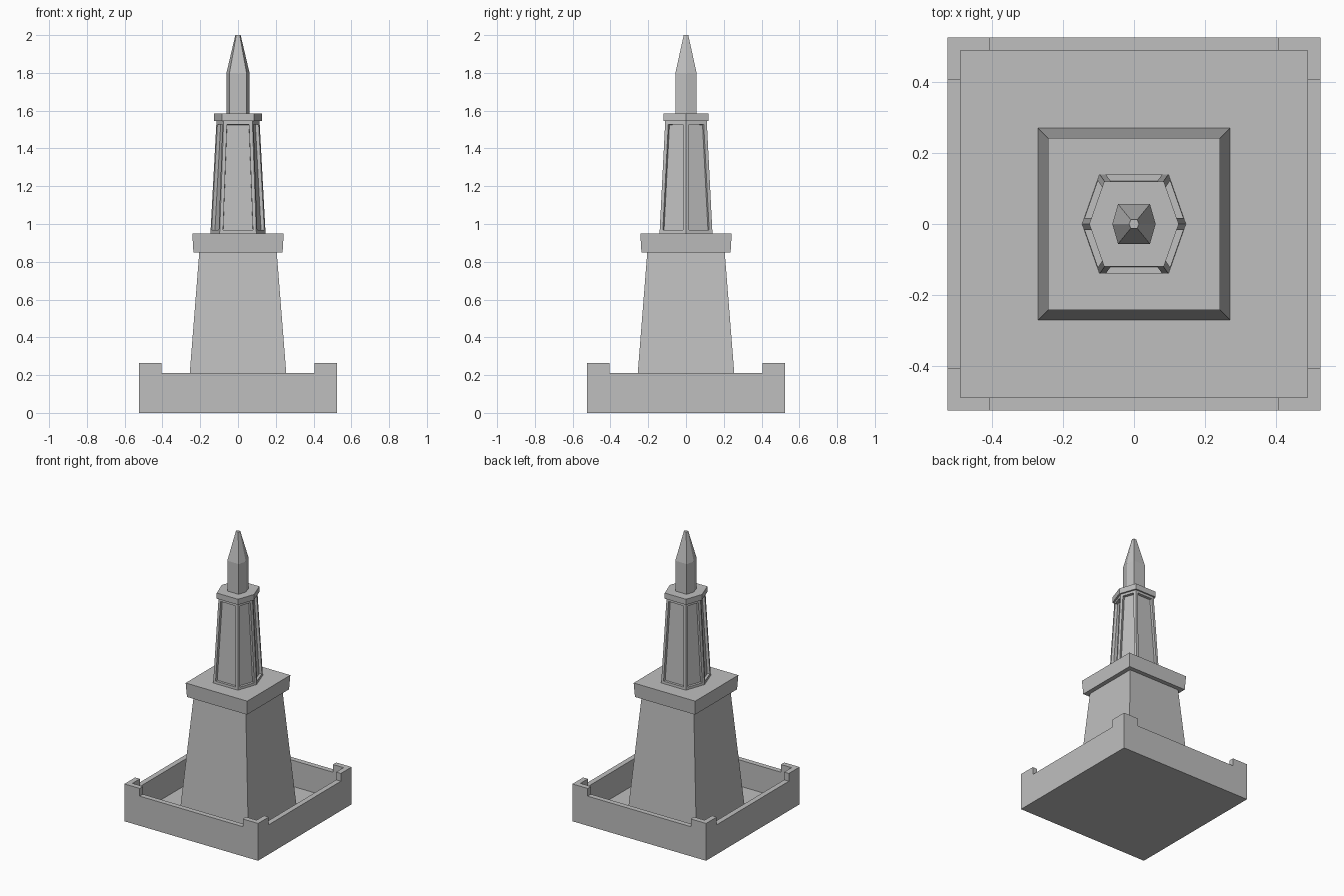
import bpy
import bmesh
from math import pi
from mathutils import Matrix, Vector

cube = bpy.data.objects.get("Cube")
if cube:
    bpy.data.objects.remove(cube, do_unlink=True)

STONE = (0.52, 0.52, 0.52, 1.0)
stone = bpy.data.materials.new("grey_stone")
stone.use_nodes = True
stone.diffuse_color = STONE
stone.node_tree.nodes["Principled BSDF"].inputs["Base Color"].default_value = STONE


def finish(bm, name):
    """Clean the mesh and link it as a flat-shaded object."""
    bmesh.ops.remove_doubles(bm, verts=bm.verts, dist=0.0005)
    bmesh.ops.recalc_face_normals(bm, faces=bm.faces)
    mesh = bpy.data.meshes.new(name)
    bm.to_mesh(mesh)
    bm.free()
    mesh.materials.append(stone)
    obj = bpy.data.objects.new(name, mesh)
    bpy.context.collection.objects.link(obj)
    return obj


def square(h):
    return [(-h, -h), (h, -h), (h, h), (-h, h)]


def hexagon(tip, corner, depth):
    """Six-sided outline with points on the x axis and flats front and back."""
    return [(tip, 0), (corner, depth), (-corner, depth),
            (-tip, 0), (-corner, -depth), (corner, -depth)]


def loft(levels):
    """Stack (z, outline) levels; returns the bmesh and its side faces."""
    bm = bmesh.new()
    rings = [[bm.verts.new((x, y, z)) for x, y in outline] for z, outline in levels]
    n = len(rings[0])
    sides = [bm.faces.new((a[i], a[(i + 1) % n], b[(i + 1) % n], b[i]))
             for a, b in zip(rings, rings[1:]) for i in range(n)]
    bm.faces.new(rings[0][::-1])
    bm.faces.new(rings[-1])
    bm.normal_update()
    return bm, sides


# Walled courtyard: one mitred, notched wall repeated on four sides
OUTER, INNER, NOTCH = 0.525, 0.488, 0.405
WALL_Z, POST_Z, FLOOR_Z = 0.21, 0.265, 0.025


def wall_profile(half, bottom):
    right = [(NOTCH, WALL_Z), (NOTCH, POST_Z), (half, POST_Z), (half, bottom)]
    left = [(-x, z) for x, z in reversed(right)]
    return [Vector((x, -half, z)) for x, z in left + right]


bm = bmesh.new()
for turn in range(4):
    rot = Matrix.Rotation(turn * pi / 2, 3, 'Z')
    outer = [bm.verts.new(rot @ p) for p in wall_profile(OUTER, 0)]
    inner = [bm.verts.new(rot @ p) for p in wall_profile(INNER, FLOOR_Z)]
    bm.faces.new(outer)
    bm.faces.new(inner[::-1])
    for i in range(1, len(outer) - 2):
        bm.faces.new((outer[i], outer[i + 1], inner[i + 1], inner[i]))
for half, z in ((OUTER, 0), (INNER, FLOOR_Z)):
    bm.faces.new([bm.verts.new((x, y, z)) for x, y in square(half)])
finish(bm, "courtyard_wall")

# Tapered square lower tower and its slightly flared cap
bm, _ = loft([(FLOOR_Z, square(0.27)), (0.85, square(0.205))])
finish(bm, "lower_tower")
bm, _ = loft([(0.85, square(0.236)), (0.95, square(0.242))])
finish(bm, "lower_tower_cap")

# Six-sided middle tower with a recessed panel in each side
bm, sides = loft([(0.95, hexagon(0.146, 0.097, 0.14)),
                  (1.545, hexagon(0.114, 0.076, 0.11))])
bmesh.ops.inset_individual(bm, faces=sides, thickness=0.025, depth=0)
bmesh.ops.inset_individual(bm, faces=sides, thickness=0.001, depth=-0.018)
finish(bm, "middle_tower")
bm, _ = loft([(1.545, hexagon(0.126, 0.084, 0.12)),
              (1.585, hexagon(0.126, 0.084, 0.12))])
finish(bm, "middle_tower_cap")

# Slim lantern shaft with a pointed, blunt-tipped roof
shaft = hexagon(0.061, 0.045, 0.056)
bm, _ = loft([(1.585, shaft), (1.8, shaft), (2.0, hexagon(0.014, 0.009, 0.012))])
finish(bm, "lantern_spire")
